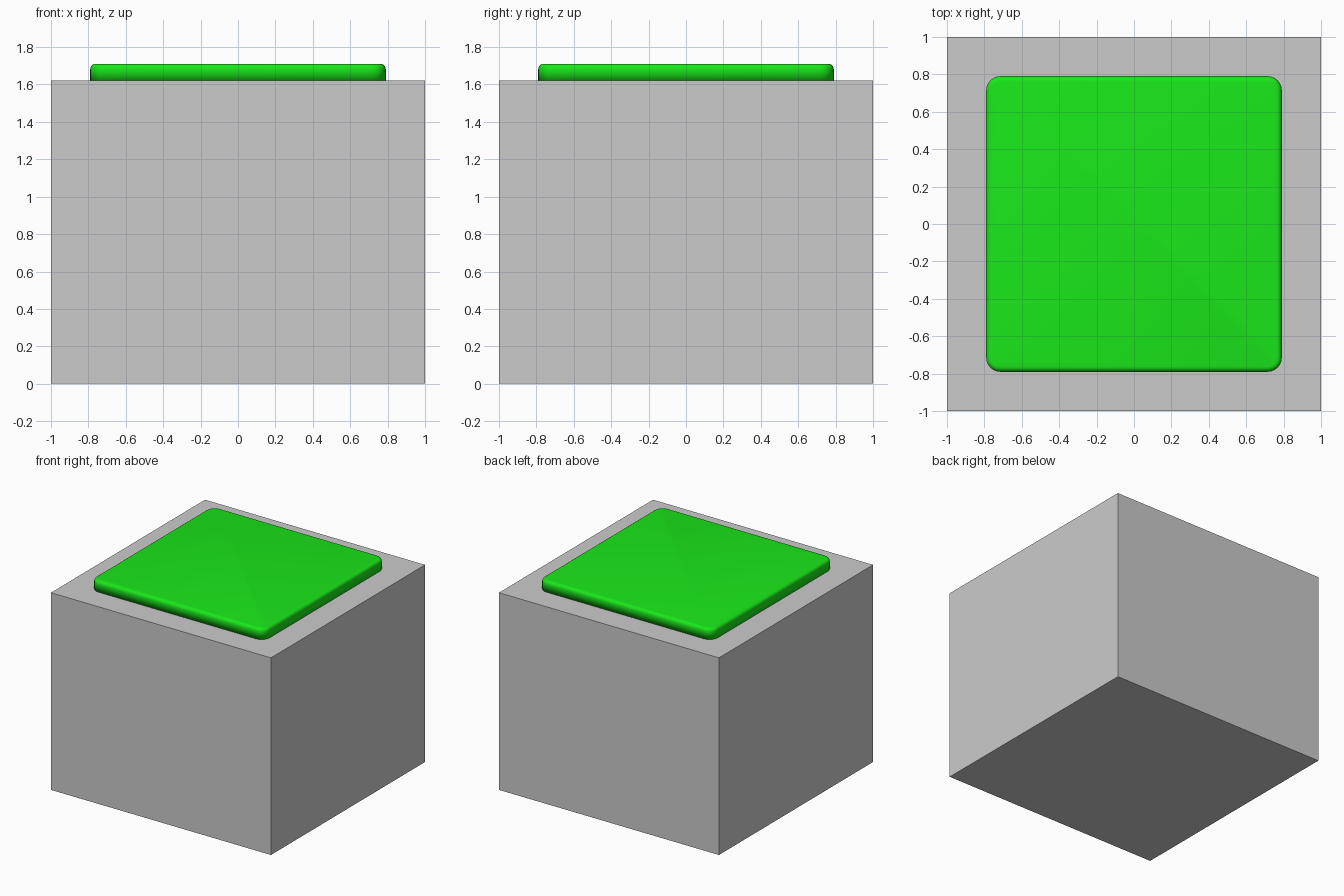
import bpy, bmesh

if "Cube" in bpy.data.objects:
    bpy.data.objects.remove(bpy.data.objects["Cube"])

BASE_H, PAD_TOP, PAD_HALF = 1.62, 1.71, 0.79


def box(name, half, z0, z1):
    """Square block between two heights, centred on the z axis."""
    bpy.ops.mesh.primitive_cube_add(size=1, location=(0, 0, 0))
    ob = bpy.context.object
    ob.name = ob.data.name = name
    for v in ob.data.vertices:
        v.co = (v.co.x * 2 * half, v.co.y * 2 * half, z1 if v.co.z > 0 else z0)
    return ob


# Plain block
box("base_block", 1.0, 0.0, BASE_H)

# Button pad: rounded corners, then a softened top rim
pad = box("button_pad", PAD_HALF, BASE_H, PAD_TOP)
bm = bmesh.new()
bm.from_mesh(pad.data)
upright = [e for e in bm.edges if abs(e.verts[0].co.z - e.verts[1].co.z) > 0.01]
bmesh.ops.bevel(bm, geom=upright, offset=0.075, segments=6, profile=0.5, affect='EDGES')
rim = [e for e in bm.edges if all(v.co.z > PAD_TOP - 0.001 for v in e.verts)]
bmesh.ops.bevel(bm, geom=rim, offset=0.027, segments=4, profile=0.5, affect='EDGES')
for f in bm.faces:
    f.smooth = True
bm.to_mesh(pad.data)
bm.free()

# Green finish
green = bpy.data.materials.new("green")
green.diffuse_color = (0.01, 0.8, 0.01, 1)
green.use_nodes = True
green.node_tree.nodes["Principled BSDF"].inputs["Base Color"].default_value = green.diffuse_color
pad.data.materials.append(green)
